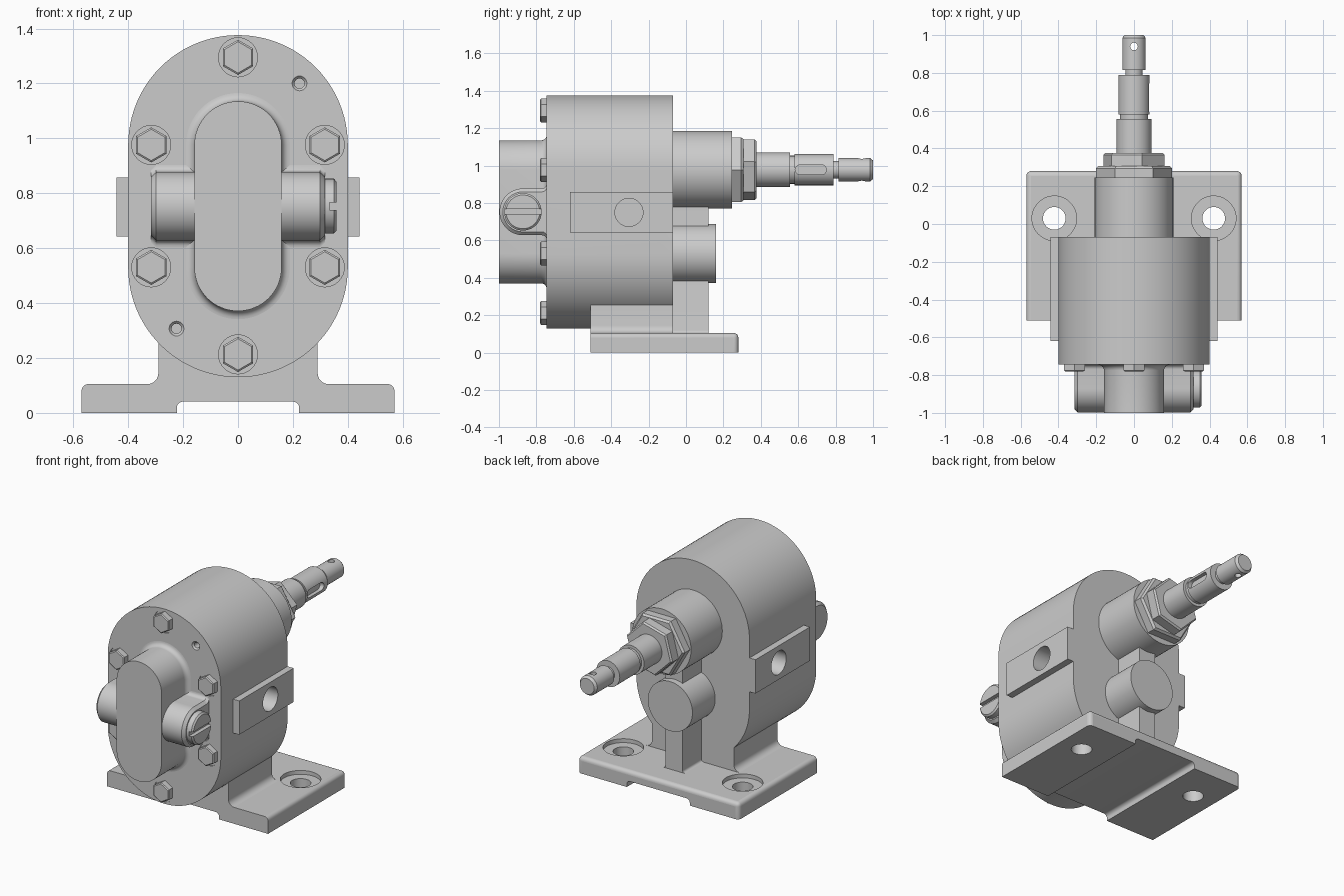
import bpy, bmesh, math
from math import sin, cos, pi

if "Cube" in bpy.data.objects:
    bpy.data.objects.remove(bpy.data.objects["Cube"])


def place(axis, u, v, t):
    return {'X': (t, u, v), 'Y': (u, t, v), 'Z': (u, v, t)}[axis]


def smooth(o):
    bpy.ops.object.select_all(action='DESELECT')
    o.select_set(True)
    bpy.context.view_layer.objects.active = o
    bpy.ops.object.shade_smooth_by_angle(angle=math.radians(30))


def loft(name, axis, rings):
    """Solid from a stack of (outline, height) rings along an axis."""
    bm = bmesh.new()
    rows = [[bm.verts.new(place(axis, u, v, t)) for u, v in pts] for pts, t in rings]
    n = len(rows[0])
    for a, b in zip(rows, rows[1:]):
        for i in range(n):
            j = (i + 1) % n
            bm.faces.new((a[i], a[j], b[j], b[i]))
    bm.faces.new(rows[0])
    bm.faces.new(rows[-1])
    bmesh.ops.recalc_face_normals(bm, faces=bm.faces)
    me = bpy.data.meshes.new(name)
    bm.to_mesh(me)
    bm.free()
    o = bpy.data.objects.new(name, me)
    bpy.context.collection.objects.link(o)
    smooth(o)
    return o


def prism(name, axis, pts, a, b):
    return loft(name, axis, [(pts, a), (pts, b)])


def arc(cu, cv, r, a0, a1, n=8):
    return [(cu + r * cos(math.radians(a0 + (a1 - a0) * i / n)),
             cv + r * sin(math.radians(a0 + (a1 - a0) * i / n))) for i in range(n + 1)]


def ngon(c, r, n=48, turn=0):
    return arc(c[0], c[1], r, turn, turn + 360, n)[:-1]


def turned(name, axis, c, steps, n=48, turn=0):
    """Stepped round (or n-sided) part from (radius, height) steps."""
    return loft(name, axis, [(ngon(c, r, n, turn), t) for r, t in steps])


def stadium(r, low, high, n=32):
    return arc(0, high, r, 0, 180, n) + arc(0, low, r, 180, 360, n)


def cut(targets, cutter):
    cutter.hide_render = True
    for o in targets:
        m = o.modifiers.new('cut', 'BOOLEAN')
        m.operation, m.solver, m.object = 'DIFFERENCE', 'EXACT', cutter
        bpy.context.view_layer.objects.active = o
        bpy.ops.object.modifier_apply(modifier=m.name)
        smooth(o)
    bpy.data.objects.remove(cutter, do_unlink=True)


def mirrored(half):
    return half + [(-u, v) for u, v in reversed(half)]


LOW, HIGH, FACE, BACK = 0.53, 0.976, -0.745, -0.07

# Main housing
body = prism('pump_body', 'Y', stadium(0.4, LOW, HIGH, 48), FACE, BACK)

# Port pads and port holes on both sides
for s, side in ((1, 'right'), (-1, 'left')):
    pad = prism(side + '_port_pad', 'X',
                [(-0.62, 0.642), (BACK, 0.642), (BACK, 0.858), (-0.62, 0.858)],
                s * 0.38, s * 0.443)
    cut([body, pad], turned('port_cutter', 'X', (-0.305, 0.75),
                            [(0.075, s * 0.15), (0.075, s * 0.5)]))

# Cover bolts in shallow spot faces
bolts = [(0, 1.295), (0, 0.213)] + [(x, z) for x in (-0.316, 0.316) for z in (LOW, HIGH)]
for i, c in enumerate(bolts):
    cut([body], turned('spot_cutter', 'Y', c, [(0.071, -0.8), (0.071, FACE + 0.006)], 32))
    turned('cover_bolt_%d' % (i + 1), 'Y', c,
           [(0.064, -0.735), (0.064, -0.775), (0.057, -0.78)], 6, 90)

# Dowel holes in the cover
for c in ((0.224, 1.2), (-0.224, 0.307)):
    cut([body], turned('dowel_cutter', 'Y', c,
                       [(0.036, FACE - 0.01), (0.018, FACE + 0.01), (0.018, FACE + 0.08)], 24))

# Raised front boss with a filleted foot
f = 0.03
rings = [(stadium(0.16 + f, LOW, HIGH), FACE + 0.01)]
for k in range(7):
    a = k / 6 * pi / 2
    rings.append((stadium(0.159 + f * (1 - sin(a)), LOW, HIGH), FACE - f * (1 - cos(a))))
rings.append((stadium(0.159, LOW, HIGH), -1.0))
loft('front_boss', 'Y', rings)


# Relief valve housing running across the cover
def valve_outline(r):
    half = [(FACE + 0.01, r + 0.025)] + arc(FACE - 0.025, r + 0.025, 0.025, 0, -90, 6)
    half += arc(-0.872, 0, r, 90, 180, 20)
    full = half + [(u, -v) for u, v in reversed(half[:-1])]
    return [(u, v + 0.753) for u, v in full]


loft('valve_housing', 'X', [(valve_outline(0.107), -0.316), (valve_outline(0.125), -0.298),
                            (valve_outline(0.125), 0.298), (valve_outline(0.107), 0.316)])
plug = turned('valve_plug', 'X', (-0.872, 0.753), [(0.1, 0.29), (0.1, 0.349), (0.09, 0.358)])
cut([plug], prism('slot_cutter', 'X', [(-1.1, 0.739), (-0.6, 0.739), (-0.6, 0.767), (-1.1, 0.767)],
                  0.333, 0.4))

# Base plate with underside channel and rounded outer edges
half = [(0.57, 0.105), (0.57, 0), (0.223, 0)] + arc(0.2, 0.018, 0.023, 0, 90, 6)
plate = prism('base_plate', 'Y', mirrored(half), -0.51, 0.28)
bm = bmesh.new()
bm.from_mesh(plate.data)
edges = []
for e in bm.edges:
    p, q = (v.co for v in e.verts)
    top = min(p.z, q.z) > 0.1 and max(p.y, q.y) > 0
    corner = min(p.y, q.y) > 0.27 and min(abs(p.x), abs(q.x)) > 0.56 and p.x * q.x > 0
    if top or corner:
        edges.append(e)
bmesh.ops.bevel(bm, geom=edges, offset=0.025, segments=5, profile=0.5, affect='EDGES')
bm.to_mesh(plate.data)
bm.free()
smooth(plate)

# Counterbored mounting holes
for x in (-0.422, 0.422):
    cut([plate], turned('mount_cutter', 'Z', (x, 0.03), [(0.06, -0.1), (0.06, 0.2)]))
    cut([plate], turned('counterbore_cutter', 'Z', (x, 0.03), [(0.118, 0.08), (0.118, 0.2)]))

# Pedestal with filleted foot, and rear rib
half = [(0.33, 0.09)] + arc(0.33, 0.145, 0.04, 270, 180, 6) + [(0.29, 0.31)]
prism('pedestal', 'Y', mirrored(half), -0.51, BACK)
half = [(0.075, 0.09)] + arc(0.075, 0.12, 0.015, 270, 180, 4) + [(0.06, 0.9)]
prism('rear_rib', 'Y', mirrored(half), BACK - 0.02, 0.12)

# Rear bosses
AX = (0, 0.978)
turned('lower_rear_boss', 'Y', (0, LOW), [(0.158, BACK - 0.02), (0.158, 0.16)], 64)
turned('shaft_boss', 'Y', AX, [(0.208, BACK - 0.02), (0.208, 0.246)], 64)

# Packing nut and lock nut
turned('packing_nut', 'Y', AX, [(0.2, 0.24), (0.2, 0.295), (0.188, 0.308)], 6, 0)
turned('lock_nut', 'Y', AX, [(0.168, 0.3), (0.168, 0.366), (0.158, 0.376)], 6, 15)

# Stepped drive shaft with keyway and cross hole
shaft = turned('drive_shaft', 'Y', AX,
               [(0.093, 0.35), (0.093, 0.556), (0.075, 0.556), (0.075, 0.58), (0.083, 0.58),
                (0.083, 0.788), (0.046, 0.788), (0.046, 0.815), (0.062, 0.815),
                (0.062, 0.985), (0.05, 1.0)])
key = arc(0.725, 0.978, 0.026, -90, 90, 10) + arc(0.61, 0.978, 0.026, 90, 270, 10)
cut([shaft], prism('key_cutter', 'X', key, 0.055, 0.15))
cut([shaft], turned('pin_cutter', 'Z', (0, 0.94), [(0.02, 0.8), (0.02, 1.2)], 24))
